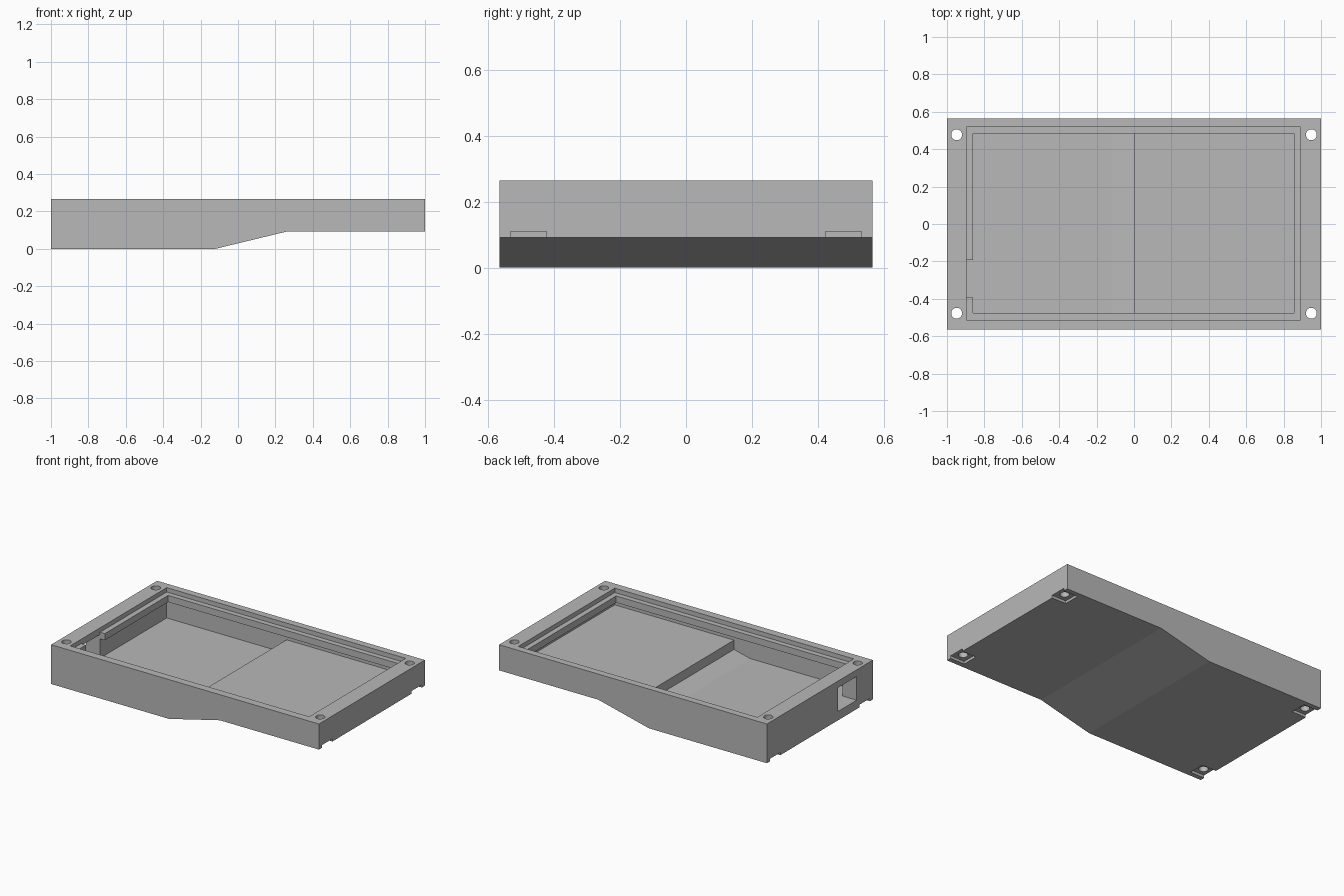
import bpy
import bmesh
from mathutils import Vector

cube = bpy.data.objects.get("Cube")
if cube:
    bpy.data.objects.remove(cube, do_unlink=True)

grey = bpy.data.materials.new("plain_grey")
grey.use_nodes = True
colour = (0.48, 0.48, 0.48, 1)
grey.diffuse_color = colour
grey.node_tree.nodes["Principled BSDF"].inputs["Base Color"].default_value = colour


def finish(name, bm):
    bmesh.ops.recalc_face_normals(bm, faces=bm.faces)
    mesh = bpy.data.meshes.new(name)
    bm.to_mesh(mesh)
    bm.free()
    mesh.materials.append(grey)
    obj = bpy.data.objects.new(name, mesh)
    bpy.context.collection.objects.link(obj)
    return obj


def side_profile(name, points, y0, y1):
    """Extrude an x-z outline along y."""
    bm = bmesh.new()
    face = bm.faces.new([bm.verts.new((x, y0, z)) for x, z in points])
    extruded = bmesh.ops.extrude_face_region(bm, geom=[face])["geom"]
    verts = [v for v in extruded if isinstance(v, bmesh.types.BMVert)]
    bmesh.ops.translate(bm, verts=verts, vec=Vector((0, y1 - y0, 0)))
    return finish(name, bm)


def box(name, x0, x1, y0, y1, z0, z1):
    return side_profile(name, [(x0, z0), (x1, z0), (x1, z1), (x0, z1)], y0, y1)


def cylinder(name, x, y, radius):
    bm = bmesh.new()
    bmesh.ops.create_cone(bm, cap_ends=True, segments=32, radius1=radius,
                          radius2=radius, depth=1)
    bmesh.ops.translate(bm, verts=bm.verts, vec=Vector((x, y, 0)))
    return finish(name, bm)


def cut(target, cutter):
    """Subtract the cutter, bake the result and discard the cutter."""
    cutter.hide_render = True
    mod = target.modifiers.new("cut", "BOOLEAN")
    mod.operation = "DIFFERENCE"
    mod.solver = "EXACT"
    mod.object = cutter
    bpy.context.view_layer.update()
    graph = bpy.context.evaluated_depsgraph_get()
    mesh = bpy.data.meshes.new_from_object(target.evaluated_get(graph))
    target.modifiers.clear()
    target.data = mesh
    bpy.data.objects.remove(cutter, do_unlink=True)


top, raised, floor = 0.265, 0.092, 0.06
bend_a, bend_b = -0.12, 0.26
half_y = 0.565
slope = raised / (bend_b - bend_a)

# Outer shell with a stepped underside
case = side_profile("enclosure_shell", [
    (-1, 0), (bend_a, 0), (bend_b, raised), (1, raised), (1, top), (-1, top)],
    -half_y, half_y)

# Panel recess, lip opening and the wider chamber under the lip
west, east, south, north = -0.895, 0.89, -0.512, 0.518
lip, lip_top, lip_bottom = 0.035, 0.235, 0.19
cut(case, side_profile("chamber_cutter", [
    (west, floor), (bend_a, floor), (0, floor - slope * bend_a),
    (0, raised + floor), (east, raised + floor),
    (east, lip_bottom), (west, lip_bottom)], south, north))
cut(case, box("recess_cutter", west, east, south, north, lip_top, 0.4))
cut(case, box("lip_cutter", west + lip, east - lip, south + lip, north - lip,
              lip_bottom - 0.02, lip_top + 0.02))

# Cable port through the end wall, with a gap in the lip above it
port_y = (-0.392, -0.192)
cut(case, box("lip_gap_cutter", west, west + 0.06, *port_y,
              lip_bottom - 0.02, lip_top + 0.02))
cut(case, box("port_cutter", -1.1, west + 0.02, *port_y, floor, 0.22))

# Corner screw holes and open pockets underneath
for sx in (-1, 1):
    base = 0 if sx < 0 else raised
    for sy in (-1, 1):
        y = 0.477 * sy
        x0, x1 = sorted((0.893 * sx, 1.1 * sx))
        cut(case, box("pocket_cutter", x0, x1, y - 0.055, y + 0.055,
                      base - 0.1, base + 0.018))
        cut(case, cylinder("screw_cutter", 0.948 * sx, y, 0.029))
